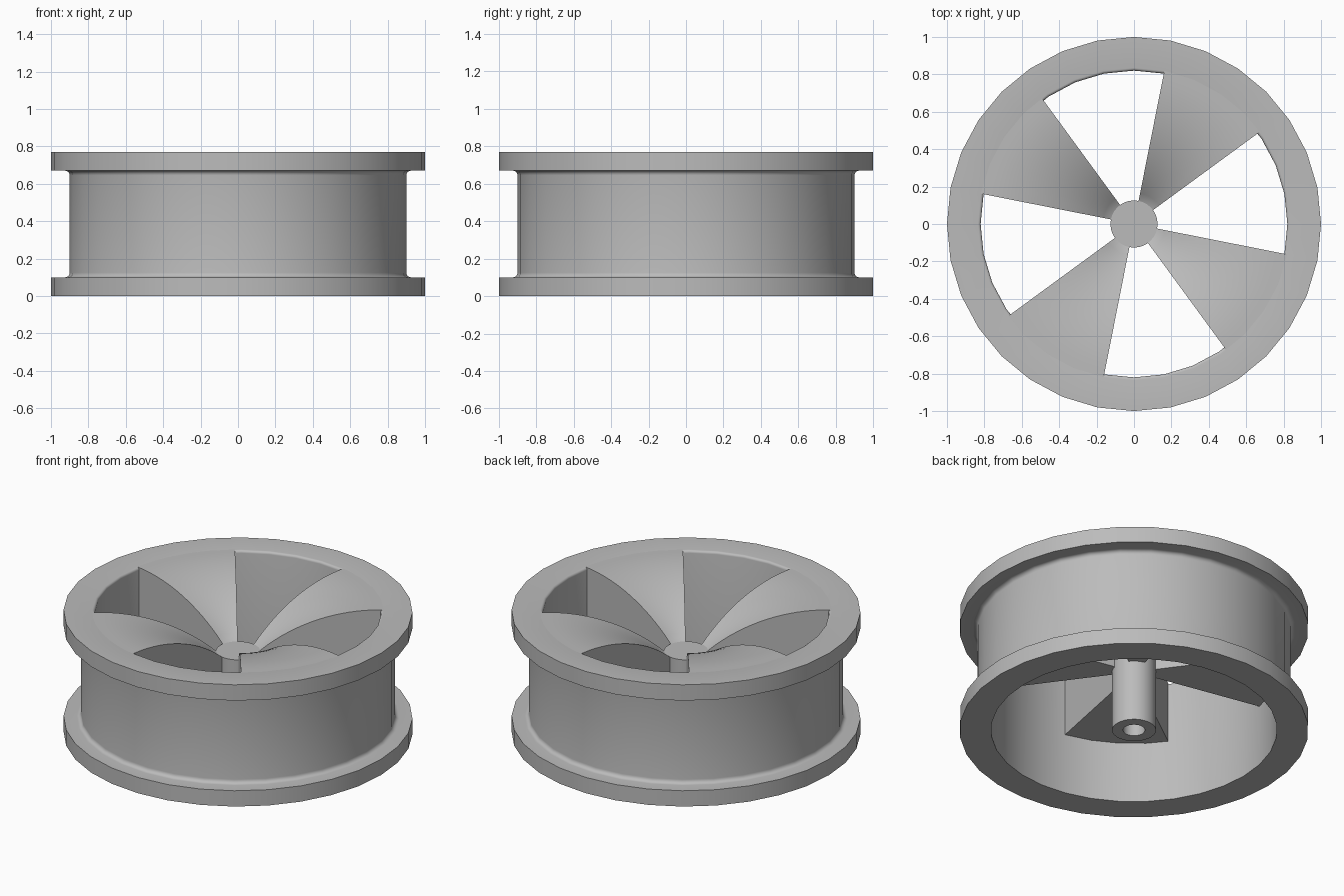
import bpy, bmesh, math
from math import sin, cos, pi, radians

if "Cube" in bpy.data.objects:
    bpy.data.objects.remove(bpy.data.objects["Cube"], do_unlink=True)

HEIGHT = 0.77
FLANGE = 0.1
BORE = 0.82        # inner radius of the rim
HUB = 0.126        # hub radius
HUB_TOP = 0.52
WEB_BASE = HEIGHT / 2

metal = bpy.data.materials.new("grey_metal")
metal.use_nodes = True
grey = (0.5, 0.5, 0.5, 1)
metal.diffuse_color = grey
metal.node_tree.nodes["Principled BSDF"].inputs["Base Color"].default_value = grey


def lathe(name, profile, steps, start=0.0, sweep=2 * pi, closed=True):
    """Turn a profile of (radius, height) points around the z axis."""
    full = sweep > 6.28
    bm = bmesh.new()
    rings = []
    for i in range(steps if full else steps + 1):
        a = start + sweep * i / steps
        rings.append([bm.verts.new((r * cos(a), r * sin(a), z)) for r, z in profile])
    n = len(profile)
    for i in range(steps):
        a, b = rings[i], rings[(i + 1) % len(rings)]
        for j in range(n if closed else n - 1):
            k = (j + 1) % n
            bm.faces.new((a[j], b[j], b[k], a[k]))
    if not full:
        bm.faces.new(rings[0])
        bm.faces.new(rings[-1])
    bmesh.ops.remove_doubles(bm, verts=bm.verts, dist=1e-5)
    bmesh.ops.recalc_face_normals(bm, faces=bm.faces)
    mesh = bpy.data.meshes.new(name)
    bm.to_mesh(mesh)
    bm.free()
    mesh.materials.append(metal)
    obj = bpy.data.objects.new(name, mesh)
    bpy.context.collection.objects.link(obj)
    bpy.ops.object.select_all(action="DESELECT")
    obj.select_set(True)
    bpy.context.view_layer.objects.active = obj
    bpy.ops.object.shade_smooth_by_angle(angle=radians(30))
    return obj


def arc(cx, cz, radius, a0, a1, steps=5):
    """Points on an arc, angles in degrees."""
    angles = [radians(a0 + (a1 - a0) * i / steps) for i in range(steps + 1)]
    return [(cx + radius * cos(a), cz + radius * sin(a)) for a in angles]


# Rim: two flanges, filleted barrel and a softened upper bore edge
fillet = 0.025
barrel = 0.9
rim = [(BORE, 0), (1, 0), (1, FLANGE)]
rim += arc(barrel + fillet, FLANGE + fillet, fillet, 270, 180)
rim += arc(barrel + fillet, HEIGHT - FLANGE - fillet, fillet, 180, 90)
rim += [(1, HEIGHT - FLANGE), (1, HEIGHT)]
rim += arc(BORE + 0.015, HEIGHT - 0.015, 0.015, 90, 180, 4)
lathe("rim", rim, 32)

# Hub: capped shaft with a blind axle hole
lathe("hub", [(0, WEB_BASE), (0.063, WEB_BASE), (0.063, 0), (HUB, 0),
              (HUB, HUB_TOP), (0, HUB_TOP)], 32, closed=False)

# Spokes: four solid wedges with a dished top and a flat underside
outer = BORE + 0.015
flat_from = 0.8
run, drop = flat_from - HUB, HEIGHT - HUB_TOP
bend = (run ** 2 + drop ** 2) / (2 * drop)
dish = []
for i in range(17):
    d = run * i / 16
    dish.append((flat_from - d, HEIGHT - bend + math.sqrt(bend ** 2 - d ** 2)))
spoke = [(0.08, WEB_BASE), (outer, WEB_BASE), (outer, HEIGHT)] + dish
spoke.append((0.08, HUB_TOP - 0.01))
for n in range(4):
    lathe(f"spoke_{n + 1}", spoke, 8, radians(36.2 + 90 * n), radians(42.6))
